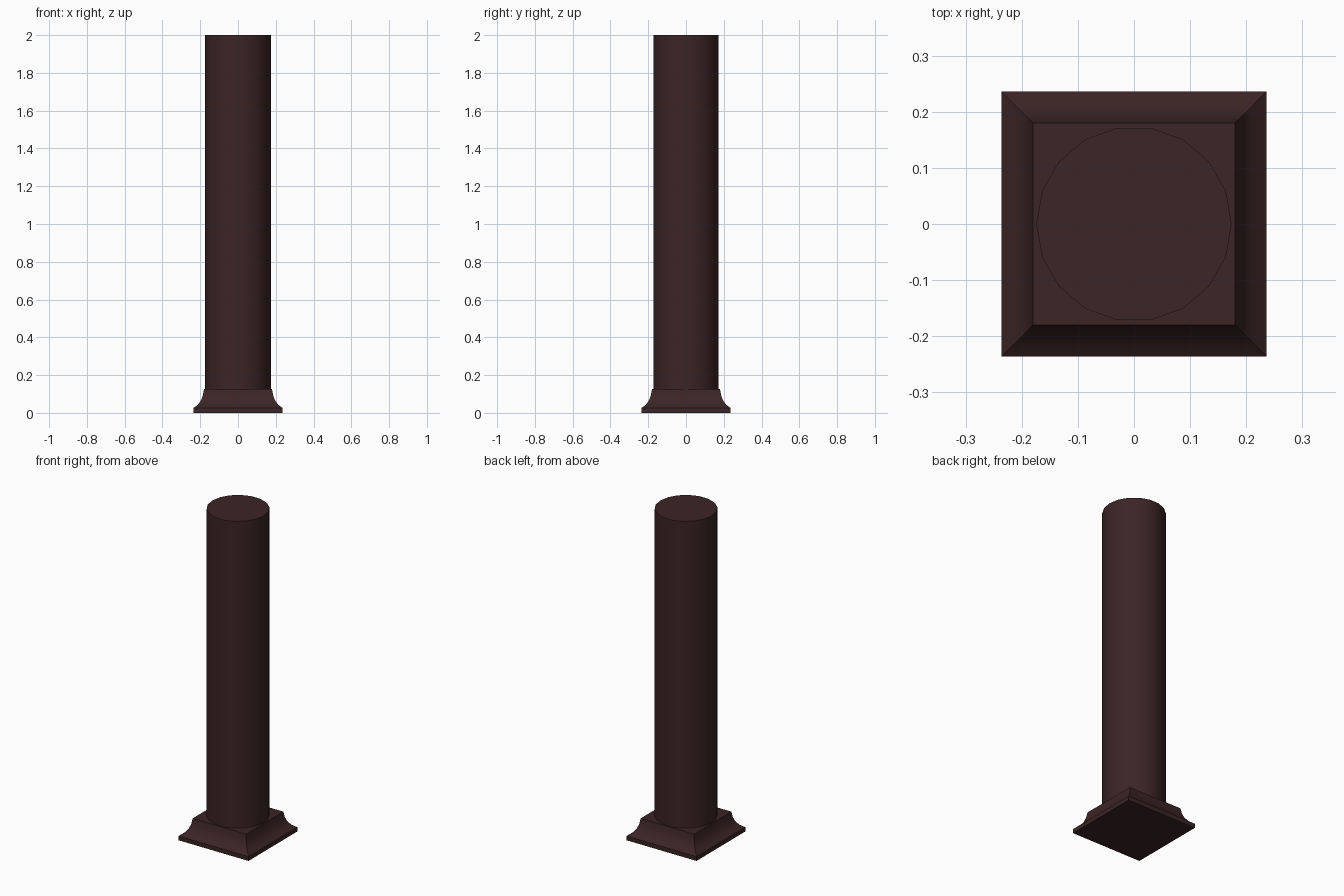
import bpy, bmesh, math

if "Cube" in bpy.data.objects:
    bpy.data.objects.remove(bpy.data.objects["Cube"])

mat = bpy.data.materials.new("dark_wood")
mat.diffuse_color = (0.045, 0.018, 0.018, 1)
mat.use_nodes = True
mat.node_tree.nodes["Principled BSDF"].inputs["Base Color"].default_value = mat.diffuse_color


def loft(name, profile, sides, start):
    """Stack regular polygon rings (radius, z) into a closed solid."""
    bm = bmesh.new()
    rings = []
    for r, z in profile:
        angles = [start + 2 * math.pi * i / sides for i in range(sides)]
        rings.append([bm.verts.new((r * math.cos(a), r * math.sin(a), z)) for a in angles])
    for low, high in zip(rings, rings[1:]):
        for i in range(sides):
            j = (i + 1) % sides
            bm.faces.new((low[i], low[j], high[j], high[i]))
    bm.faces.new(rings[0][::-1])
    bm.faces.new(rings[-1])
    mesh = bpy.data.meshes.new(name)
    bm.to_mesh(mesh)
    bm.free()
    obj = bpy.data.objects.new(name, mesh)
    bpy.context.collection.objects.link(obj)
    mesh.materials.append(mat)
    bpy.ops.object.select_all(action='DESELECT')
    obj.select_set(True)
    bpy.context.view_layer.objects.active = obj
    bpy.ops.object.shade_smooth_by_angle(angle=math.radians(30))
    return obj


# square plinth with a thin lip and a concave flare (half width, height)
flare = [(0.236, 0), (0.236, 0.026), (0.213, 0.043), (0.196, 0.066),
         (0.186, 0.093), (0.18, 0.127)]
loft("plinth", [(h * math.sqrt(2), z) for h, z in flare], 4, math.pi / 4)

# round 18-sided shaft
loft("shaft", [(0.174, 0.127), (0.174, 2.0)], 18, 0)
